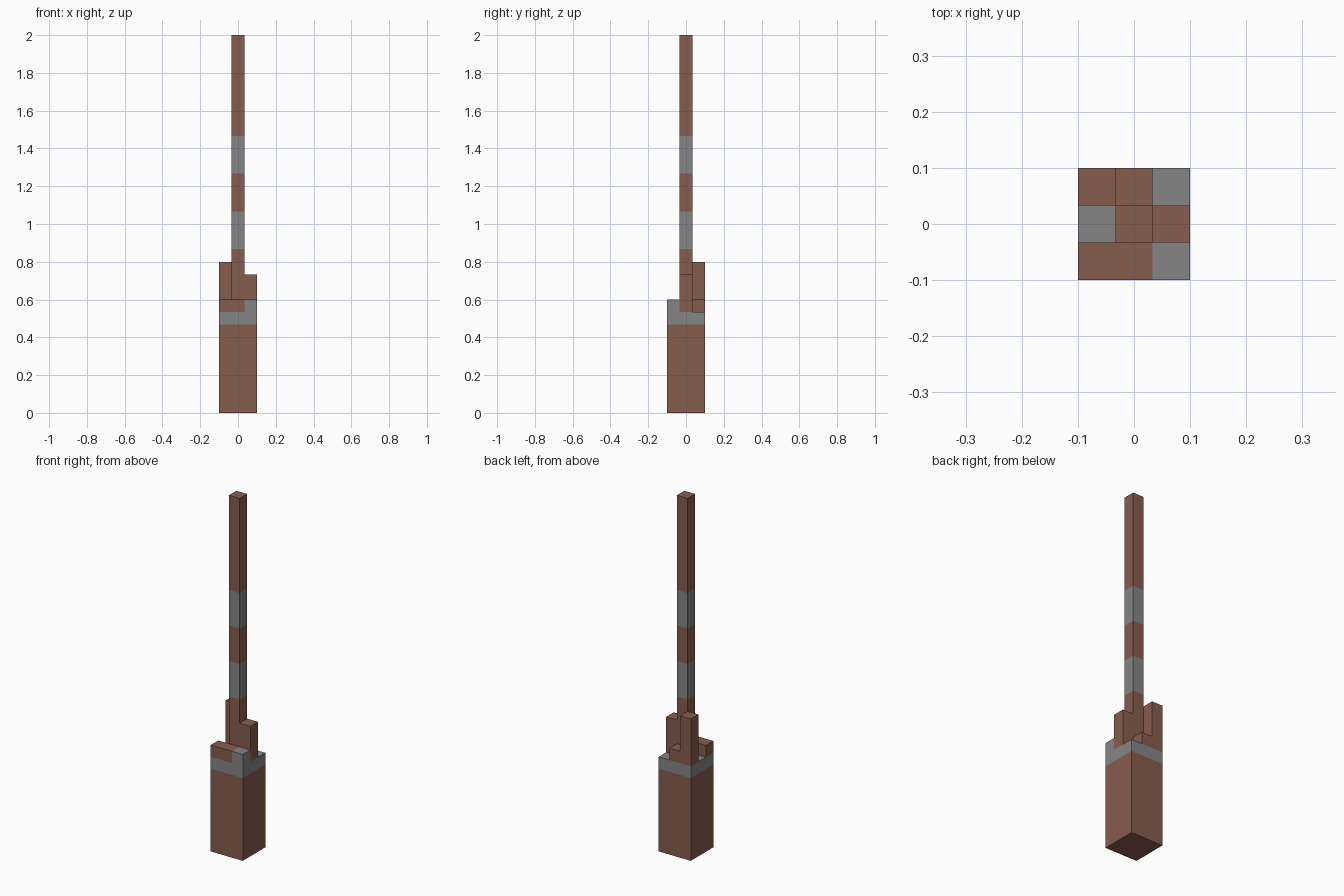
import bpy, bmesh, math
from mathutils import Vector

cube = bpy.data.objects.get("Cube")
if cube:
    bpy.data.objects.remove(cube, do_unlink=True)

U = 2 / 30  # side of one block


def make_material(name, color):
    mat = bpy.data.materials.new(name)
    mat.use_nodes = True
    mat.diffuse_color = color
    mat.node_tree.nodes["Principled BSDF"].inputs["Base Color"].default_value = color
    return mat


MATERIALS = [make_material("brick_brown", (0.242, 0.107, 0.076, 1)),
             make_material("stone_grey", (0.235, 0.235, 0.235, 1))]
BROWN, GREY = 0, 1


def blocks(xs, ys, z0, z1):
    return {(x, y, z) for x in xs for y in ys for z in range(z0, z1)}


ALL, LEFT, MID, RIGHT = (-1, 0, 1), (-1,), (0,), (1,)
FRONT, BACK = LEFT, RIGHT

# Part name: blocks it fills, colour
PARTS = {
    "base": (blocks(ALL, ALL, 0, 7), BROWN),
    "collar": (blocks(ALL, ALL, 7, 8), GREY),
    "front_ledge": (blocks((-1, 0), FRONT, 8, 9), BROWN),
    "front_corner_stone": (blocks(RIGHT, FRONT, 8, 9), GREY),
    "back_ledge": (blocks(MID, BACK, 8, 9), BROWN),
    "tall_side_post": (blocks(LEFT, BACK, 8, 12), BROWN),
    "short_side_post": (blocks(RIGHT, MID, 8, 11), BROWN),
    "chimney": (blocks(MID, MID, 8, 30), BROWN),
}
SOLID = set().union(*(cells for cells, _ in PARTS.values()))
BANDS = (range(13, 16), range(19, 22))  # grey rings on the chimney


def build_part(name, cells, color):
    """Skin only the exposed block sides, then merge flat areas."""
    bm = bmesh.new()
    for cell in cells:
        banded = name == "chimney" and any(cell[2] in band for band in BANDS)
        center = Vector(cell) + Vector((0, 0, 0.5))
        for axis in range(3):
            for sign in (-1, 1):
                n = Vector((0, 0, 0))
                n[axis] = sign
                if tuple(int(c + d) for c, d in zip(cell, n)) in SOLID:
                    continue
                a = Vector((0, 0, 0))
                a[(axis + 1) % 3] = 0.5
                b = n.cross(a)
                mid = center + n / 2
                corners = (mid - a - b, mid + a - b, mid + a + b, mid - a + b)
                face = bm.faces.new([bm.verts.new(p * U) for p in corners])
                face.material_index = GREY if banded else color
    bmesh.ops.remove_doubles(bm, verts=bm.verts, dist=U / 100)
    bmesh.ops.dissolve_limit(bm, angle_limit=math.radians(1), verts=bm.verts,
                             edges=bm.edges, delimit={'MATERIAL'})
    mesh = bpy.data.meshes.new(name)
    bm.to_mesh(mesh)
    bm.free()
    for mat in MATERIALS:
        mesh.materials.append(mat)
    bpy.context.collection.objects.link(bpy.data.objects.new(name, mesh))


for part, (cells, color) in PARTS.items():
    build_part(part, cells, color)
